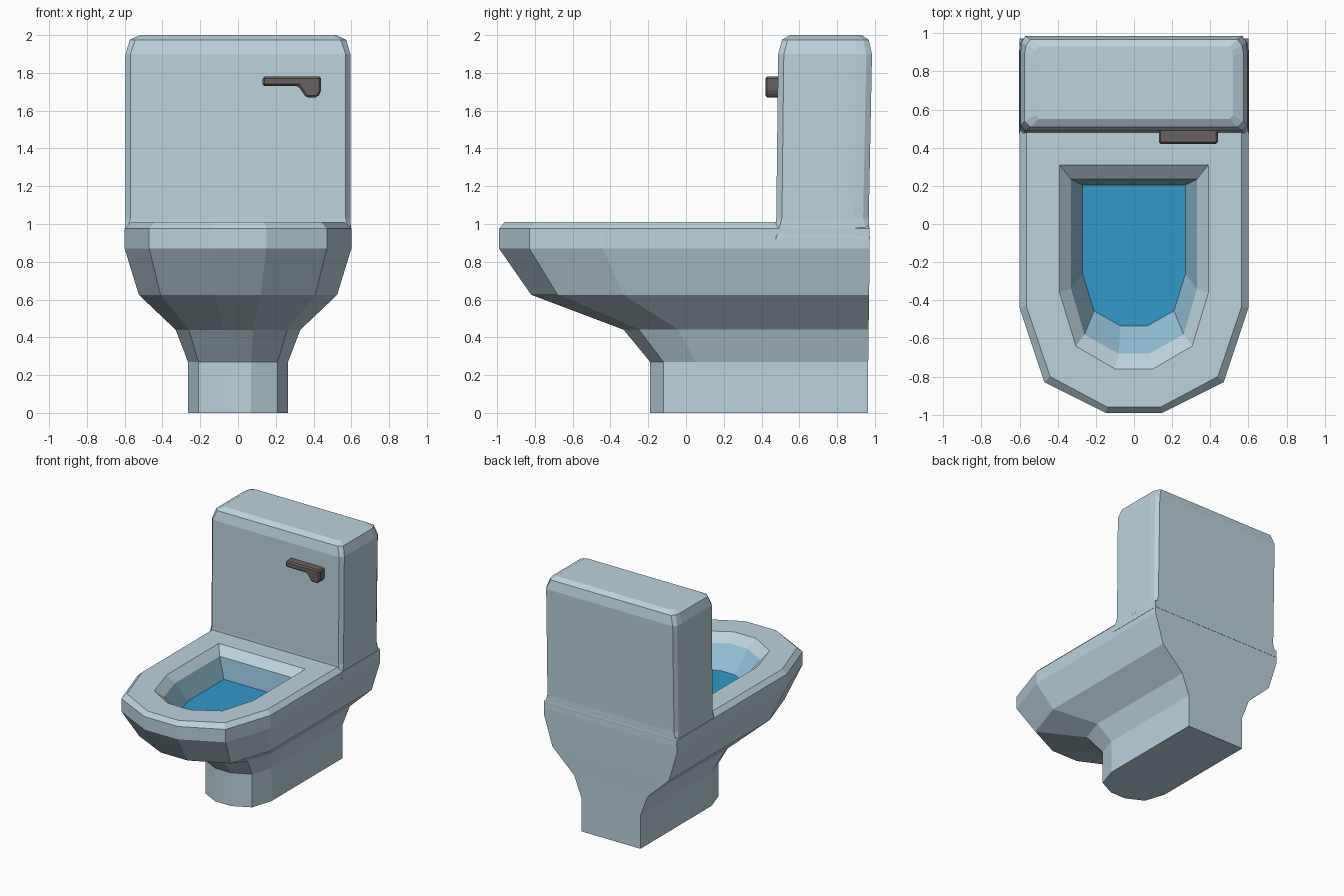
import bpy, bmesh

cube = bpy.data.objects.get("Cube")
if cube:
    bpy.data.objects.remove(cube)


def material(name, rgb):
    m = bpy.data.materials.new(name)
    m.use_nodes = True
    m.diffuse_color = (*rgb, 1)
    m.node_tree.nodes["Principled BSDF"].inputs["Base Color"].default_value = (*rgb, 1)
    return m


porcelain = material("pale porcelain", (0.50, 0.645, 0.72))
tint = material("light blue glaze", (0.287, 0.527, 0.672))
blue = material("water blue", (0.032, 0.314, 0.591))
metal = material("dark metal", (0.138, 0.122, 0.117))


def finish(bm, name, mat, recalc=True):
    if recalc:
        bmesh.ops.recalc_face_normals(bm, faces=bm.faces[:])
    me = bpy.data.meshes.new(name)
    bm.to_mesh(me)
    bm.free()
    me.materials.append(mat)
    ob = bpy.data.objects.new(name, me)
    bpy.context.collection.objects.link(ob)
    return ob


def loft(name, mat, rings, cap_start=False, cap_end=False):
    """Each ring is (z, right half outline from back to front), mirrored in x.
    Rings run upward outside, then downward inside."""
    bm = bmesh.new()
    loops = []
    for z, half in rings:
        outline = [(-x, y) for x, y in half] + [(x, y) for x, y in reversed(half)]
        loops.append([bm.verts.new((x, y, z)) for x, y in outline])
    n = len(loops[0])
    for a, b in zip(loops, loops[1:]):
        for i in range(n):
            j = (i + 1) % n
            bm.faces.new((a[i], a[j], b[j], b[i]))
    if cap_start:
        bm.faces.new(loops[0][::-1])
    if cap_end:
        bm.faces.new(loops[-1])
    return finish(bm, name, mat, recalc=False)


# Outlines: back corner, side end, front corner, nose
foot = [(.265, .965), (.265, .05), (.21, -.12), (.07, -.19)]
neck = [(.33, .967), (.33, -.04), (.26, -.25), (.08, -.33)]
belly = [(.525, .97), (.525, -.33), (.41, -.68), (.12, -.82)]
rim = [(.60, .972), (.60, -.44), (.47, -.83), (.15, -.99)]
rim_top = [(.565, .95), (.565, -.43), (.44, -.80), (.14, -.96)]
hole = [(.39, .31), (.39, -.36), (.305, -.64), (.10, -.76)]
lip = [(.33, .235), (.33, -.34), (.26, -.58), (.08, -.68)]
pool = [(.27, .205), (.27, -.26), (.21, -.455), (.07, -.535)]

# Pedestal, bowl outside and rim in one shell
loft("bowl_and_pedestal", porcelain,
     [(0, foot), (.27, foot), (.44, neck), (.625, belly), (.87, rim),
      (.975, rim), (1.01, rim_top), (1.01, hole), (.95, lip)], cap_start=True)

# Inside of the bowl and the water surface
loft("bowl_inside", tint, [(.95, lip), (.79, pool)])
loft("water", blue, [(.79, pool)], cap_end=True)


# Tank with chamfered corners, flaring into the bowl
def tank_ring(x, front, back, cx, cy, side):
    return [(x - cx, back), (x - cx * .25, back - cy), (x, side),
            (x, front + cy), (x - cx, front)]


loft("tank", porcelain,
     [(.92, tank_ring(.602, .47, .974, .004, .006, .89)),
      (1.03, tank_ring(.595, .478, .968, .025, .03, .89)),
      (1.90, tank_ring(.595, .488, .985, .025, .03, .90)),
      (1.975, tank_ring(.573, .508, .968, .03, .03, .90)),
      (2.0, tank_ring(.52, .55, .93, .02, .02, .88))], cap_start=True, cap_end=True)

# Flush handle: a side profile pushed forward from the tank
bm = bmesh.new()
profile = [(.13, 1.73), (.32, 1.73), (.34, 1.70), (.36, 1.67), (.42, 1.67),
           (.44, 1.70), (.44, 1.78), (.13, 1.78)]
face = bm.faces.new([bm.verts.new((x, .50, z)) for x, z in profile])
moved = bmesh.ops.extrude_face_region(bm, geom=[face])["geom"]
bmesh.ops.translate(bm, vec=(0, -.08, 0),
                    verts=[v for v in moved if isinstance(v, bmesh.types.BMVert)])
handle = finish(bm, "flush_handle", metal)
bevel = handle.modifiers.new("soft edges", "BEVEL")
bevel.width = .01
bevel.segments = 1
